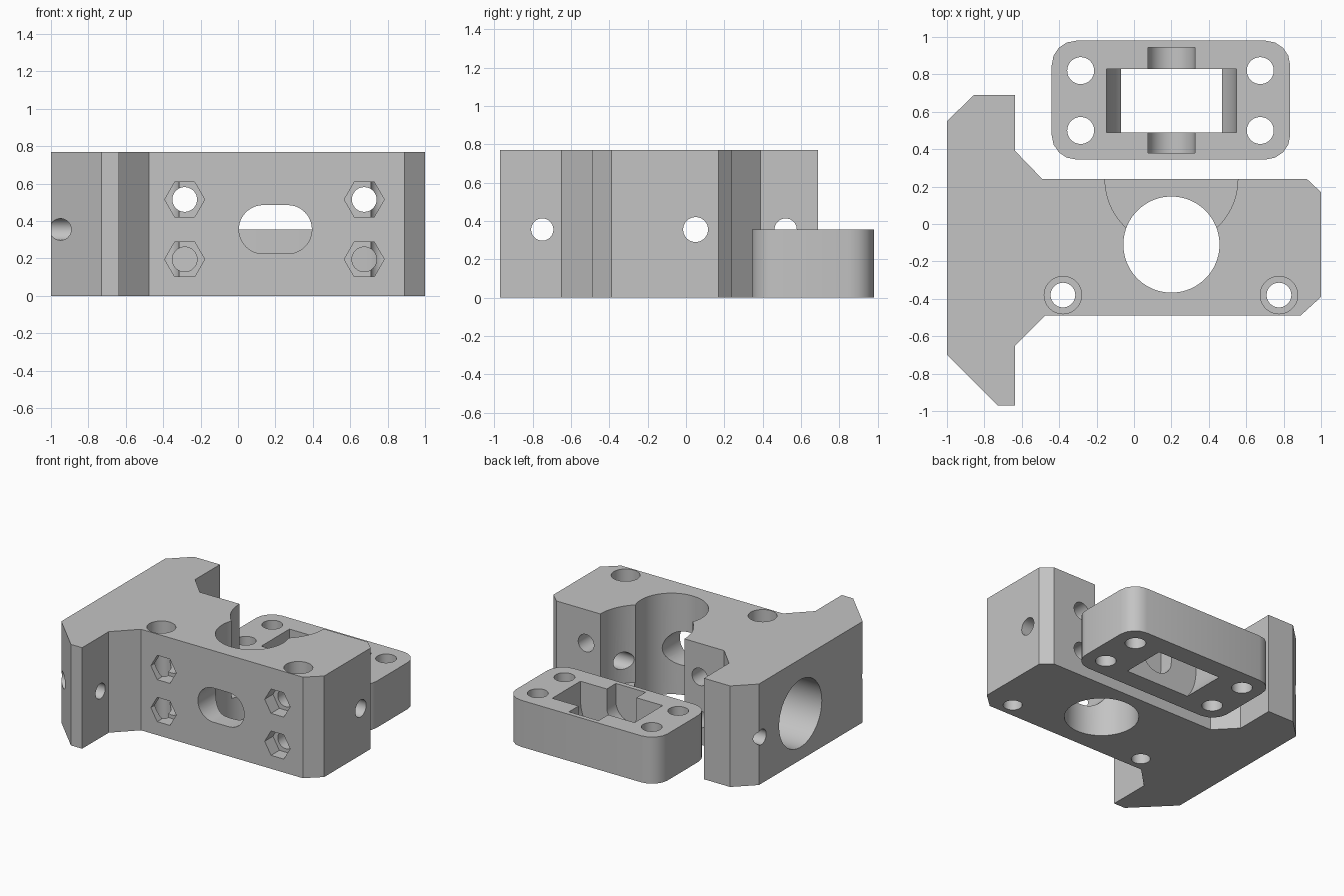
import bpy, bmesh, math

if "Cube" in bpy.data.objects:
    bpy.data.objects.remove(bpy.data.objects["Cube"])

grey = bpy.data.materials.new("plain_grey")
grey.use_nodes = True
grey.diffuse_color = (0.55, 0.55, 0.55, 1)
grey.node_tree.nodes["Principled BSDF"].inputs["Base Color"].default_value = (0.55, 0.55, 0.55, 1)

PLACE = {
    "x": lambda a, b, t: (t, a, b),
    "y": lambda a, b, t: (a, t, b),
    "z": lambda a, b, t: (a, b, t),
}


def prism(name, profile, axis, lo, hi):
    """Extrude a closed profile along an axis from lo to hi."""
    bm = bmesh.new()
    rings = [[bm.verts.new(PLACE[axis](a, b, t)) for a, b in profile] for t in (lo, hi)]
    bm.faces.new(rings[0])
    bm.faces.new(rings[1])
    n = len(profile)
    for i in range(n):
        j = (i + 1) % n
        bm.faces.new((rings[0][i], rings[0][j], rings[1][j], rings[1][i]))
    bmesh.ops.recalc_face_normals(bm, faces=bm.faces)
    mesh = bpy.data.meshes.new(name)
    bm.to_mesh(mesh)
    bm.free()
    mesh.materials.append(grey)
    obj = bpy.data.objects.new(name, mesh)
    bpy.context.collection.objects.link(obj)
    return obj


def arc(a, b, r, start=0, end=360, steps=64):
    closed = end - start == 360
    count = steps if closed else steps + 1
    angles = [math.radians(start + (end - start) * i / steps) for i in range(count)]
    return [(a + r * math.cos(t), b + r * math.sin(t)) for t in angles]


def cut(target, profile, axis, lo, hi):
    """Subtract an extruded profile from the target."""
    cutter = prism("cutter", profile, axis, lo, hi)
    cutter.hide_render = True
    mod = target.modifiers.new("cut", "BOOLEAN")
    mod.operation = "DIFFERENCE"
    mod.solver = "EXACT"
    mod.object = cutter
    bpy.context.view_layer.objects.active = target
    bpy.ops.object.modifier_apply(modifier=mod.name)
    bpy.data.objects.remove(cutter)


def finish(obj):
    bpy.ops.object.select_all(action="DESELECT")
    obj.select_set(True)
    bpy.context.view_layer.objects.active = obj
    bpy.ops.object.shade_smooth_by_angle(angle=math.radians(32))


CX, MID = 0.2, 0.355

# Main body: T-shaped plan with chamfered corners
outline = [(-1, 0.55), (-0.855, 0.69), (-0.635, 0.69), (-0.635, 0.39), (-0.49, 0.24),
           (0.925, 0.24), (1, 0.17), (1, -0.39), (0.89, -0.49), (-0.475, -0.49),
           (-0.635, -0.65), (-0.635, -0.97), (-0.73, -0.97), (-1, -0.7)]
body = prism("main_block", outline, "z", 0, 0.77)

# Vertical bore and the round bearing recess at the back
cut(body, arc(CX, -0.11, 0.257, steps=80), "z", -0.1, 1)
cut(body, arc(CX, 0.24, 0.355, steps=80), "z", 0.18, 1)

# Counterbored mounting holes
for x in (-0.38, 0.775):
    cut(body, arc(x, -0.38, 0.066), "z", -0.1, 1)
    cut(body, arc(x, -0.38, 0.1), "z", 0.63, 1)

# Clamp bolt holes with hexagonal nut pockets on the front
for x in (-0.285, 0.675):
    for z in (0.195, 0.515):
        cut(body, arc(x, z, 0.066), "y", -1, 1)
        cut(body, arc(x, z, 0.107, steps=6), "y", -1, -0.39)

# Oblong window in the front wall
window = arc(CX + 0.065, MID, 0.13, -90, 90, 24) + arc(CX - 0.065, MID, 0.13, 90, 270, 24)
cut(body, window, "y", -1, -0.2)

# Sideways holes and the wide socket in the end face
cut(body, arc(0.05, MID, 0.065), "x", -1.2, 1.2)
cut(body, arc(0.05, MID, 0.257, steps=80), "x", -1.2, -0.62)
for y in (-0.75, 0.52):
    cut(body, arc(y, MID, 0.058), "x", -1.2, -0.5)
finish(body)

# Clamp plate: rounded rectangle
R = 0.13
x0, x1, y0, y1 = -0.44 + R, 0.835 - R, 0.345 + R, 0.98 - R
corners = [(x1, y1, 0), (x0, y1, 90), (x0, y0, 180), (x1, y0, 270)]
plate_outline = [p for x, y, s in corners for p in arc(x, y, R, s, s + 90, 4)]
plate = prism("clamp_plate", plate_outline, "z", 0, MID)


def trough(r, z):
    """U-shaped section, open at the top."""
    return arc(CX, z, r, 180, 360, 40) + [(CX + r, 0.6), (CX - r, 0.6)]


# Roller slot, axle groove and bolt holes
cut(plate, trough(0.347, 0.217), "y", 0.49, 0.83)
cut(plate, trough(0.125, 0.217), "y", 0.38, 0.945)
for x in (-0.285, 0.675):
    for y in (0.5, 0.82):
        cut(plate, arc(x, y, 0.072), "z", -0.1, 0.6)
finish(plate)
